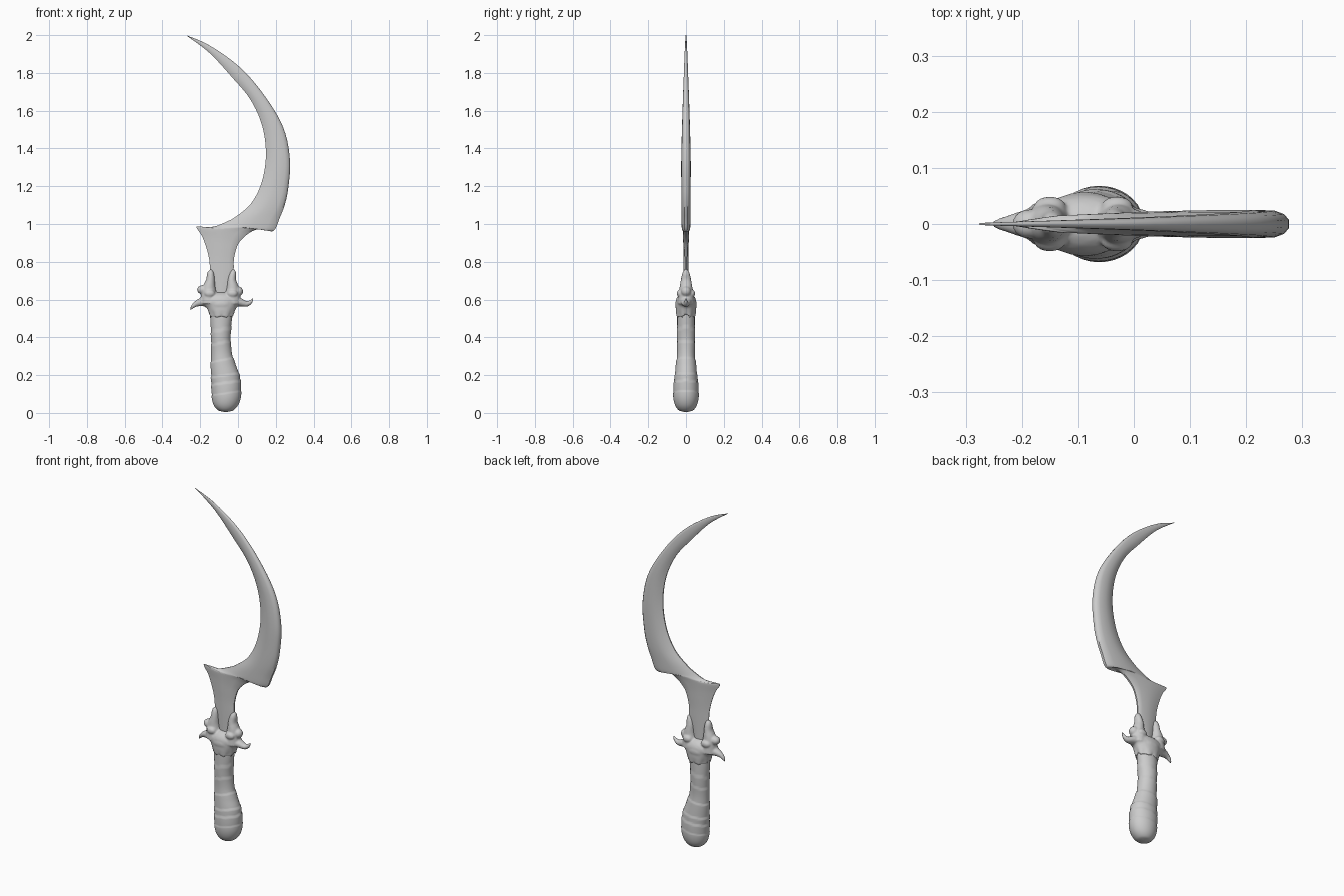
import bpy, bmesh, math
from mathutils import Vector

if "Cube" in bpy.data.objects:
    bpy.data.objects.remove(bpy.data.objects["Cube"])

TAU = 2 * math.pi


def spline(rows, n):
    """Catmull-Rom interpolation through tuples of any length."""
    out = []
    for i in range(len(rows) - 1):
        p = [rows[max(0, min(len(rows) - 1, i + k))] for k in (-1, 0, 1, 2)]
        for s in range(n):
            t = s / n
            out.append(tuple(
                0.5 * (2 * b + (c - a) * t + (2 * a - 5 * b + 4 * c - d) * t * t
                       + (3 * b - a - 3 * c + d) * t ** 3)
                for a, b, c, d in zip(*p)))
    return out + [rows[-1]]


def loft(bm, rings):
    """Skin closed rings of points and cap both ends."""
    vs = [[bm.verts.new(p) for p in r] for r in rings]
    n = len(rings[0])
    for a, b in zip(vs, vs[1:]):
        for i in range(n):
            bm.faces.new((a[i], a[(i + 1) % n], b[(i + 1) % n], b[i]))
    bm.faces.new(vs[0][::-1])
    bm.faces.new(vs[-1])


def tube(bm, rows, n=5, sides=20, y=0.0):
    """Tapered elliptical tube; rows are x, z, radius in plane, radius in y."""
    pts = spline(rows, n)
    rings = []
    for i, (x, z, rx, ry) in enumerate(pts):
        a, b = pts[max(i - 1, 0)], pts[min(i + 1, len(pts) - 1)]
        t = Vector((b[0] - a[0], 0, b[1] - a[1])).normalized()
        nrm = Vector((t.z, 0, -t.x))
        rings.append([Vector((x, y, z)) + nrm * rx * math.cos(k * TAU / sides)
                      + Vector((0, ry * math.sin(k * TAU / sides), 0))
                      for k in range(sides)])
    loft(bm, rings)


def blob(bm, c, r):
    """Ellipsoid at c with radii r."""
    vs = bmesh.ops.create_icosphere(bm, subdivisions=3, radius=1)["verts"]
    bmesh.ops.scale(bm, vec=r, verts=vs)
    bmesh.ops.translate(bm, vec=c, verts=vs)


def finish(bm, name, angle):
    bmesh.ops.recalc_face_normals(bm, faces=bm.faces)
    me = bpy.data.meshes.new(name)
    bm.to_mesh(me)
    bm.free()
    ob = bpy.data.objects.new(name, me)
    bpy.context.collection.objects.link(ob)
    bpy.ops.object.select_all(action="DESELECT")
    ob.select_set(True)
    bpy.context.view_layer.objects.active = ob
    bpy.ops.object.shade_smooth_by_angle(angle=math.radians(angle))
    return ob


# Blade: cutting edge x z, spine x z, half thickness, from tang to tip
blade = [
    (-.120, .62, -.055, .62, .013), (-.145, .74, -.025, .74, .013),
    (-.152, .81, -.022, .81, .013), (-.166, .87, -.010, .865, .014),
    (-.190, .935, .008, .905, .015), (-.220, .985, .045, .942, .017),
    (-.180, .984, .085, .966, .019), (-.125, .987, .130, .975, .021),
    (-.065, 1.010, .188, .963, .023), (-.010, 1.040, .220, 1.03, .024),
    (.070, 1.11, .247, 1.10, .025), (.125, 1.22, .266, 1.19, .025),
    (.148, 1.365, .275, 1.34, .025), (.128, 1.52, .240, 1.51, .021),
    (.065, 1.66, .140, 1.68, .016), (-.030, 1.775, .010, 1.83, .011),
    (-.150, 1.905, -.150, 1.945, .006), (-.270, 1.996, -.276, 2.0, .002),
]
section = [(0, .12), (.12, .45), (.3, .85), (.5, 1), (.8, .95), (.93, .7), (1, .3)]
bm = bmesh.new()
rings = []
for ex, ez, sx, sz, t in spline(blade, 5):
    e, s = Vector((ex, 0, ez)), Vector((sx, 0, sz))
    front = [e.lerp(s, u) + Vector((0, -t * w, 0)) for u, w in section]
    back = [e.lerp(s, u) + Vector((0, t * w, 0)) for u, w in section[::-1]]
    rings.append(front + back)
loft(bm, rings)
finish(bm, "blade", 50)

# Grip: overlapping tilted leather bands on a swelling handle
grip = [
    (-.065, .006, .012, .012), (-.065, .014, .040, .038), (-.064, .040, .064, .057),
    (-.062, .08, .077, .067), (-.062, .13, .079, .067), (-.067, .20, .076, .060),
    (-.079, .26, .065, .053), (-.087, .32, .055, .047), (-.091, .40, .052, .048),
    (-.089, .50, .058, .047), (-.087, .56, .058, .045),
]
edges = [.105, .16, .20, .28, .37, .44, .60]


def band(z):
    """Slight flare that drops at each band edge."""
    for lo, hi in zip(edges, edges[1:]):
        if lo <= z < hi:
            return .97 + .06 * (z - lo) / (hi - lo)
    return 1.0


bm = bmesh.new()
rings = []
for x, z, rx, ry in spline(grip, 10):
    ring = []
    for k in range(36):
        a = k * TAU / 36
        f = band(z - .012 * math.cos(a))
        ring.append((x + rx * f * math.cos(a), ry * f * math.sin(a), z))
    rings.append(ring)
loft(bm, rings)
finish(bm, "grip", 40)

# Guard: bone-like body, prongs, horns and brow bumps fused together
bm = bmesh.new()
blob(bm, (-.088, 0, .585), (.095, .055, .055))
# Jagged collar over the top of the grip
loft(bm, [[(-.087 + rx * math.cos(k * TAU / 48), ry * math.sin(k * TAU / 48),
            z + j * math.cos(k * TAU / 6))
           for k in range(48)]
          for z, rx, ry, j in [(.512, .062, .051, .012), (.54, .072, .054, .004),
                               (.57, .084, .055, 0), (.60, .08, .045, 0)]])
# Prongs clasping the tang
tube(bm, [(-.150, .58, .05, .045), (-.154, .65, .038, .036), (-.146, .70, .024, .028),
          (-.145, .735, .019, .021), (-.144, .752, .012, .013), (-.144, .76, .004, .004)])
tube(bm, [(-.035, .58, .05, .045), (-.028, .65, .036, .036), (-.033, .70, .024, .028),
          (-.028, .735, .019, .021), (-.026, .752, .013, .013), (-.026, .762, .004, .004)])
# Side knobs
blob(bm, (-.188, 0, .652), (.029, .026, .024))
blob(bm, (.000, 0, .643), (.027, .026, .027))
# Horns, one drooping and one turned up
tube(bm, [(-.13, .60, .034, .04), (-.185, .589, .025, .028), (-.222, .577, .015, .016),
          (-.242, .560, .009, .009), (-.251, .543, .003, .003)])
tube(bm, [(-.04, .60, .036, .04), (.012, .585, .022, .027), (.046, .577, .015, .017),
          (.068, .589, .010, .010), (.080, .608, .003, .003)])
# Brow bumps on both faces
for s in (-1, 1):
    for x in (-.150, -.030):
        blob(bm, (x, s * .032, .632), (.028, .017, .020))
    blob(bm, (-.088, s * .042, .575), (.045, .015, .026))
guard = finish(bm, "guard", 180)
m = guard.modifiers.new("fuse", "REMESH")
m.mode = "VOXEL"
m.voxel_size = .005
m.use_smooth_shade = True
m = guard.modifiers.new("soften", "SMOOTH")
m.factor = .5
m.iterations = 3
